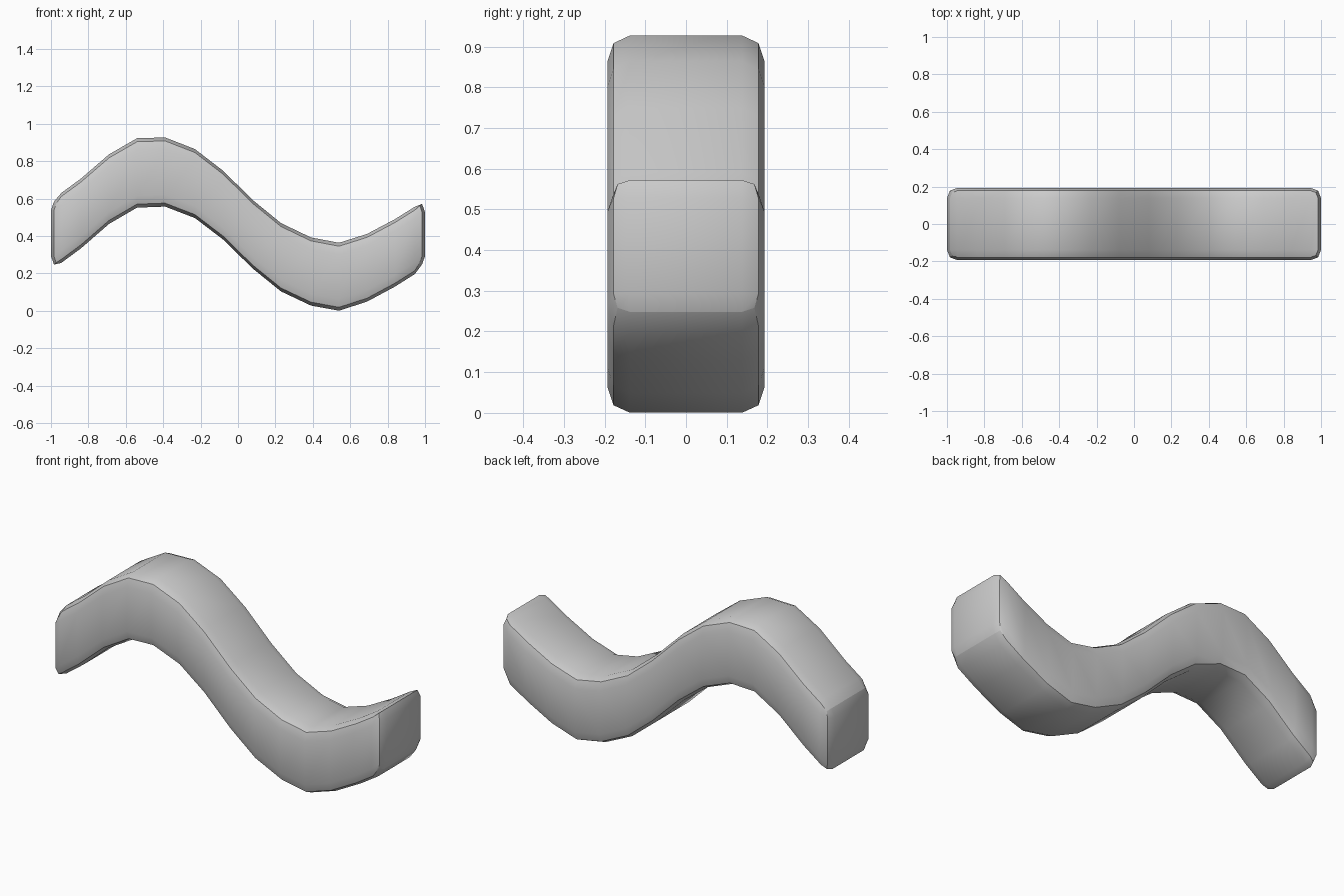
import bpy, bmesh

if "Cube" in bpy.data.objects:
    bpy.data.objects.remove(bpy.data.objects["Cube"])

# Rounded-box grid per axis: inner stations between two extreme planes
XS = [-0.945, -0.84, -0.69, -0.54, -0.39, -0.23, -0.08, 0.08,
      0.23, 0.39, 0.54, 0.69, 0.84, 0.945]
# Height of the wave's centre line at each station, including both ends
WAVE = [0.415, 0.443, 0.52, 0.65, 0.737, 0.742, 0.68, 0.565, 0.408,
        0.286, 0.21, 0.182, 0.23, 0.31, 0.376, 0.41]
INNER = [XS, [-0.138, 0.138], [-0.12, 0.12]]
# Half size on a face, on an edge and on a corner
EXTREME = [(1.0, 0.984, 0.972), (0.193, 0.178, 0.168), (0.1835, 0.165, 0.155)]
COUNT = [len(v) + 2 for v in INNER]

bm = bmesh.new()
verts = {}


def grid_vert(idx):
    """Vertex of the rounded box, lifted onto the wave."""
    if idx not in verts:
        ends = [i in (0, n - 1) for i, n in zip(idx, COUNT)]
        p = []
        for a, i in enumerate(idx):
            if ends[a]:
                p.append(EXTREME[a][sum(ends) - 1] * (-1 if i == 0 else 1))
            else:
                p.append(INNER[a][i - 1])
        z = WAVE[idx[0]] + p[2] * (1 - 0.02 * p[0])
        verts[idx] = bm.verts.new((p[0], p[1], z))
    return verts[idx]


# Six sides of the box
for a in range(3):
    b, c = (a + 1) % 3, (a + 2) % 3
    for side in (0, COUNT[a] - 1):
        for i in range(COUNT[b] - 1):
            for j in range(COUNT[c] - 1):
                quad = []
                for di, dj in ((0, 0), (1, 0), (1, 1), (0, 1)):
                    idx = [0, 0, 0]
                    idx[a], idx[b], idx[c] = side, i + di, j + dj
                    quad.append(grid_vert(tuple(idx)))
                bm.faces.new(quad)
bmesh.ops.recalc_face_normals(bm, faces=bm.faces)

# Smooth faces; only the box's own twelve edges stay sharp
for f in bm.faces:
    f.smooth = True
rim = {v for k, v in verts.items()
       if sum(i in (0, n - 1) for i, n in zip(k, COUNT)) >= 2}
for e in bm.edges:
    e.smooth = not (e.verts[0] in rim and e.verts[1] in rim)

mesh = bpy.data.meshes.new("wavy_bar")
bm.to_mesh(mesh)
bm.free()
bpy.context.collection.objects.link(bpy.data.objects.new("wavy_bar", mesh))
